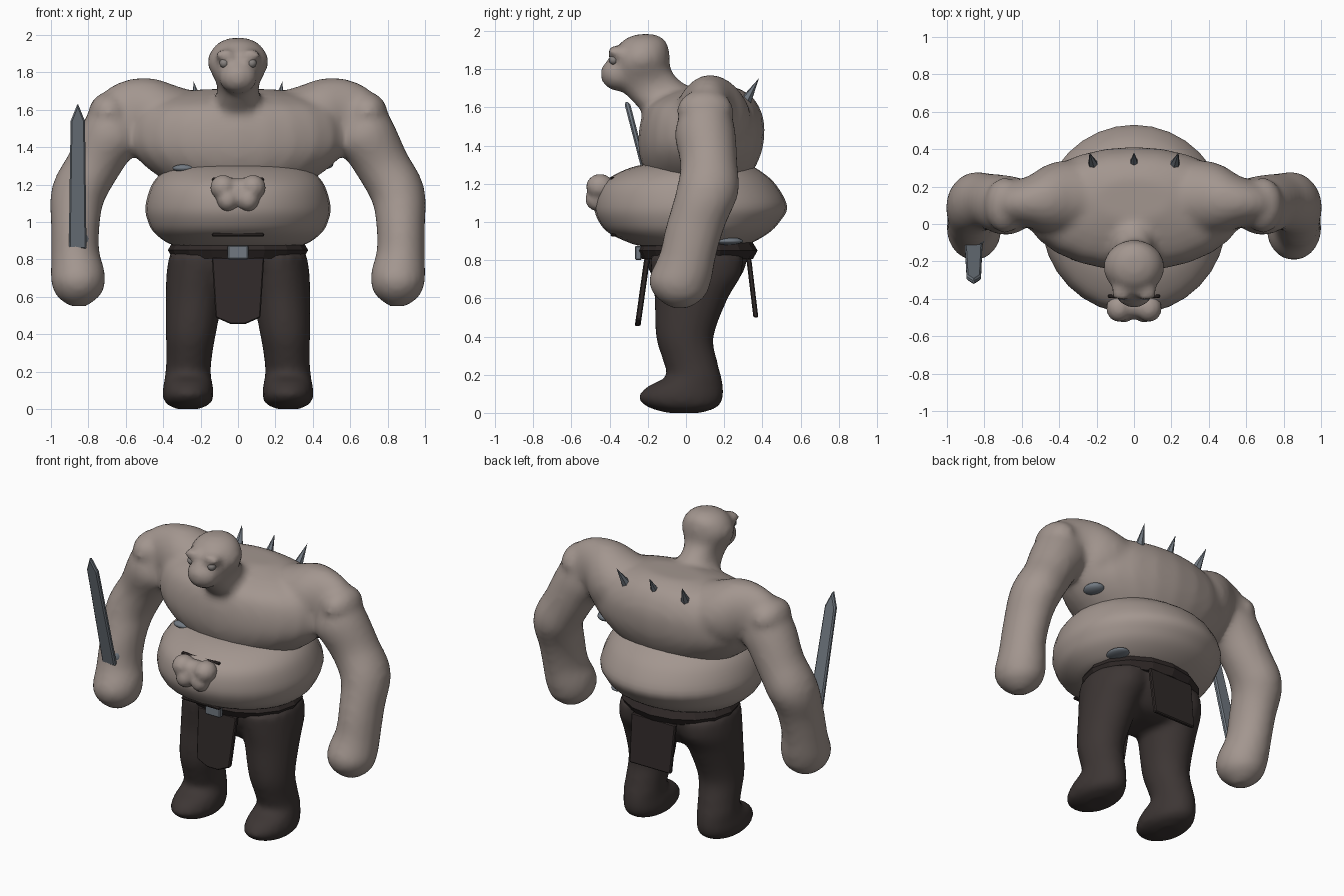
import bpy, bmesh, math
from mathutils import Vector, Matrix

cube = bpy.data.objects.get("Cube")
if cube:
    bpy.data.objects.remove(cube, do_unlink=True)


def material(name, rgb, rough=0.8):
    m = bpy.data.materials.new(name)
    m.use_nodes = True
    m.diffuse_color = (*rgb, 1)
    bsdf = next(n for n in m.node_tree.nodes if n.type == 'BSDF_PRINCIPLED')
    bsdf.inputs["Base Color"].default_value = (*rgb, 1)
    bsdf.inputs["Roughness"].default_value = rough
    return m


SKIN = material("skin", (0.365, 0.305, 0.275))
EYE = material("eye_grey", (0.25, 0.23, 0.22))
CLOTH = material("dark_cloth", (0.047, 0.037, 0.035))
LEATHER = material("dark_leather", (0.029, 0.022, 0.021))
STEEL = material("steel", (0.165, 0.19, 0.22))


def finish(name, bm, mat, smooth=True, voxel=0, bevel=0):
    bmesh.ops.recalc_face_normals(bm, faces=bm.faces)
    for f in bm.faces:
        f.smooth = smooth
    me = bpy.data.meshes.new(name)
    bm.to_mesh(me)
    bm.free()
    me.materials.append(mat)
    ob = bpy.data.objects.new(name, me)
    bpy.context.scene.collection.objects.link(ob)
    if voxel:
        r = ob.modifiers.new("merge", 'REMESH')
        r.mode = 'VOXEL'
        r.voxel_size = voxel
        r.use_smooth_shade = True
        s = ob.modifiers.new("soften", 'SMOOTH')
        s.factor = 0.5
        s.iterations = 5
    if bevel:
        b = ob.modifiers.new("bevel", 'BEVEL')
        b.width = bevel
        b.segments = 1
    return ob


def refine(rows, steps=4):
    """Catmull-Rom interpolation of rows of numbers."""
    rows = [Vector(r) for r in rows]
    out = []
    for i in range(len(rows) - 1):
        a, b, c, d = (rows[max(0, min(len(rows) - 1, i + k))] for k in (-1, 0, 1, 2))
        for s in range(steps):
            t = s / steps
            out.append(b + (c - a) * (t / 2) + (2 * a - 5 * b + 4 * c - d) * (t * t / 2)
                       + (3 * b - a - 3 * c + d) * (t ** 3 / 2))
    return out + [rows[-1]]


def loft(bm, rings, n=24):
    """Skin a list of (centre, axis_u, axis_v) ellipses and cap the ends."""
    loops = []
    for c, u, v in rings:
        angles = [2 * math.pi * k / n for k in range(n)]
        loops.append([bm.verts.new(c + u * math.cos(a) + v * math.sin(a)) for a in angles])
    for p, q in zip(loops, loops[1:]):
        for k in range(n):
            j = (k + 1) % n
            bm.faces.new((p[k], p[j], q[j], q[k]))
    bm.faces.new(loops[0])
    bm.faces.new(loops[-1])


def stack(bm, rows, steps=4, n=24):
    """Level slices: height, centre x, half width, front y, back y."""
    loft(bm, [(Vector((x, (f + b) / 2, z)), Vector((w, 0, 0)), Vector((0, (b - f) / 2, 0)))
              for z, x, w, f, b in refine(rows, steps)], n)


def limb(bm, rows, side):
    """Path slices: x, y, z, radius along y, radius across."""
    pts = refine(rows)
    rings = []
    for i, p in enumerate(pts):
        t = pts[min(i + 1, len(pts) - 1)] - pts[max(i - 1, 0)]
        across = Vector((-t[2], 0, t[0])).normalized() * p[4]
        across.x *= side
        rings.append((Vector((p[0] * side, p[1], p[2])), Vector((0, p[3], 0)), across))
    loft(bm, rings)


def ball(bm, centre, size):
    bmesh.ops.create_uvsphere(bm, u_segments=16, v_segments=10, radius=1,
                              matrix=Matrix.Translation(centre) @ Matrix.Diagonal((*size, 1)))


def plate(name, outline, z0, y0, slope, thick, mat, bevel):
    """Upright outline in x and z, leaning in y by the slope."""
    bm = bmesh.new()
    sides = [[bm.verts.new((x, y0 + (z - z0) * slope + o, z)) for x, z in outline]
             for o in (-thick / 2, thick / 2)]
    bm.faces.new(sides[0])
    bm.faces.new(sides[1])
    for k in range(len(outline)):
        j = (k + 1) % len(outline)
        bm.faces.new((sides[0][k], sides[0][j], sides[1][j], sides[1][k]))
    return finish(name, bm, mat, smooth=False, bevel=bevel)


def box(name, centre, size, mat, bevel=0.006):
    bm = bmesh.new()
    bmesh.ops.create_cube(bm, size=1, matrix=Matrix.Translation(centre) @ Matrix.Diagonal((*size, 1)))
    return finish(name, bm, mat, smooth=False, bevel=bevel)


# Upper body: chest, head, arms merged into one skin
bm = bmesh.new()
stack(bm, [(1.2, 0, .36, -.18, .31), (1.3, 0, .50, -.23, .37), (1.4, 0, .58, -.25, .405),
           (1.52, 0, .58, -.24, .41), (1.61, 0, .52, -.2, .38), (1.67, 0, .4, -.1, .33),
           (1.71, 0, .2, .02, .25)])
# head and neck
stack(bm, [(1.5, 0, .24, -.15, .22), (1.6, 0, .16, -.25, .16), (1.68, 0, .115, -.33, .06),
           (1.74, 0, .115, -.4, -.03), (1.8, 0, .145, -.39, -.08), (1.86, 0, .165, -.375, -.085),
           (1.93, 0, .135, -.35, -.095), (1.97, 0, .085, -.3, -.13), (1.985, 0, .03, -.24, -.18)])
ball(bm, (0, -.355, 1.775), (.105, .095, .09))
for s in (1, -1):
    ball(bm, (s * .065, -.365, 1.89), (.06, .05, .035))
    ball(bm, (s * .69, .1, 1.585), (.11, .15, .11))
    limb(bm, [(.15, .14, 1.5, .18, .17), (.36, .14, 1.54, .2, .19), (.48, .13, 1.56, .18, .21),
              (.585, .115, 1.55, .13, .2), (.68, .1, 1.465, .16, .165), (.775, .12, 1.3, .15, .145),
              (.855, .11, 1.15, .165, .145), (.87, .05, .98, .155, .13), (.87, .01, .83, .15, .13),
              (.855, -.03, .7, .165, .146), (.855, -.03, .61, .13, .12),
              (.855, -.03, .55, .05, .045)], s)
finish("upper_body", bm, SKIN, voxel=0.022)

# Belly roll hanging over the belt, with folded lump in front
bm = bmesh.new()
stack(bm, [(.87, 0, .3, -.2, .25), (.885, 0, .37, -.28, .33), (.94, 0, .445, -.4, .43),
           (1.0, 0, .48, -.455, .49), (1.08, 0, .495, -.48, .53), (1.19, 0, .465, -.45, .475),
           (1.26, 0, .41, -.35, .4), (1.3, 0, .33, -.23, .32), (1.31, 0, .2, -.1, .2)], n=32)
finish("belly", bm, SKIN)
bm = bmesh.new()
ball(bm, (0, -.44, 1.15), (.11, .07, .085))
for s in (1, -1):
    ball(bm, (s * .08, -.45, 1.185), (.07, .075, .068))
    ball(bm, (s * .055, -.46, 1.12), (.06, .07, .065))
finish("belly_fold", bm, SKIN, voxel=0.014)
box("upper_belly_pin", (0, -.385, 1.228), (.28, .022, .018), LEATHER)
box("lower_belly_pin", (0, -.38, .932), (.28, .03, .018), LEATHER)

# Eyes
for s, side in ((1, "left"), (-1, "right")):
    bm = bmesh.new()
    ball(bm, (s * .073, -.378, 1.85), (.026, .026, .026))
    finish(side + "_eye", bm, EYE)

# Trousers with feet
bm = bmesh.new()
stack(bm, [(.88, 0, .33, -.2, .32), (.8, 0, .37, -.21, .32), (.72, 0, .36, -.18, .29),
           (.63, 0, .26, -.12, .22), (.6, 0, .15, -.06, .14)])
for s in (1, -1):
    stack(bm, [(.82, s * .2, .17, -.19, .3), (.72, s * .215, .168, -.18, .29),
               (.6, s * .232, .155, -.165, .22), (.4, s * .252, .134, -.158, .145),
               (.27, s * .262, .122, -.12, .165), (.19, s * .267, .122, -.105, .185),
               (.14, s * .267, .13, -.2, .195), (.08, s * .267, .137, -.25, .195),
               (.03, s * .267, .12, -.2, .165), (0, s * .267, .06, -.1, .08)])
finish("trousers", bm, CLOTH, voxel=0.02)

# Belt, buckle and hanging flaps
bm = bmesh.new()
stack(bm, [(.805, 0, .35, -.23, .35), (.85, 0, .375, -.255, .375), (.892, 0, .35, -.23, .35)],
      steps=1, n=16)
finish("belt", bm, LEATHER, smooth=False)
box("buckle", (0, -.25, .838), (.11, .035, .075), STEEL)
plate("front_flap", [(-.14, .81), (.14, .81), (.12, .49), (.04, .455), (-.04, .455), (-.12, .49)],
      .8, -.205, .14, .03, LEATHER, .006)
plate("back_flap", [(-.16, .81), (.16, .81), (.15, .5), (-.15, .5)],
      .8, .33, -.12, .026, LEATHER, .006)

# Sword held in the right hand
plate("sword", [(-.905, .86), (-.81, .855), (-.818, 1.54), (-.857, 1.635), (-.895, 1.54)],
      .86, -.11, -.26, .03, STEEL, .008)

# Spikes across the upper back
for x, side in ((.225, "left"), (0, "middle"), (-.225, "right")):
    bm = bmesh.new()
    axis = Vector((x * .1, .075, .13))
    place = Matrix.Translation(Vector((x, .34, 1.68))) @ axis.to_track_quat('Z', 'Y').to_matrix().to_4x4()
    bmesh.ops.create_cone(bm, cap_ends=True, segments=6, radius1=.036, radius2=0,
                          depth=.17, matrix=place)
    finish(side + "_spike", bm, STEEL, smooth=False)

# Bits of steel underlayer showing in the folds and at the grip
for name, c, r in (("chest_patch", (-.29, -.165, 1.288), (.06, .035, .02)),
                   ("side_patch", (.45, .17, 1.31), (.06, .07, .03)),
                   ("waist_patch", (.31, .22, .9), (.06, .08, .02)),
                   ("grip_patch", (-.825, -.075, .9), (.03, .035, .05))):
    bm = bmesh.new()
    ball(bm, c, r)
    finish(name, bm, STEEL)
